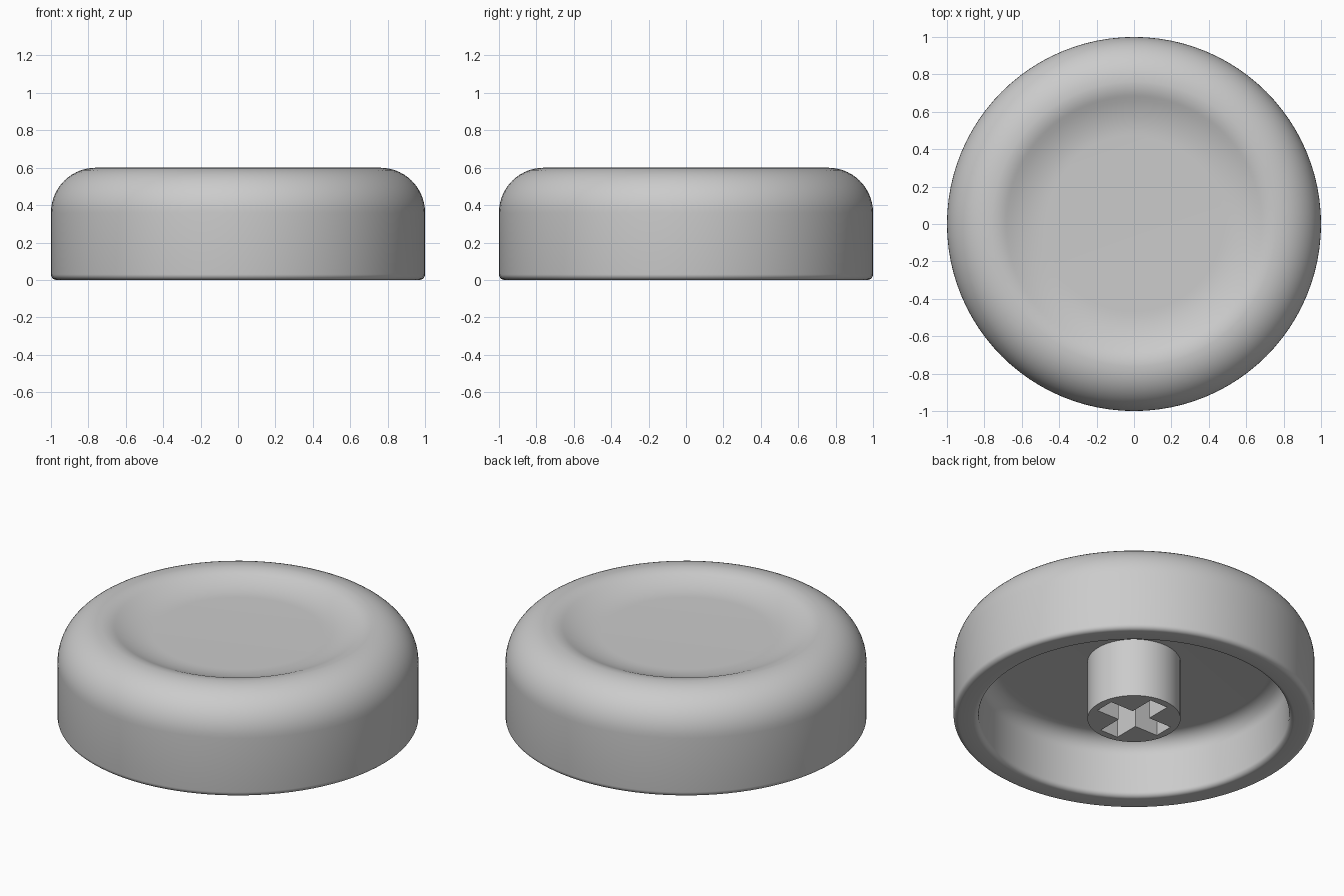
import bpy, bmesh
from math import cos, sin, radians, tau

cube = bpy.data.objects.get("Cube")
if cube:
    bpy.data.objects.remove(cube, do_unlink=True)

SEGMENTS = 96
CEILING = 0.36

grey = bpy.data.materials.new("light_grey_plastic")
grey.use_nodes = True
colour = (0.6, 0.6, 0.6, 1)
grey.diffuse_color = colour
bsdf = next(n for n in grey.node_tree.nodes if n.type == 'BSDF_PRINCIPLED')
bsdf.inputs["Base Color"].default_value = colour


def finish(bm, name):
    bmesh.ops.recalc_face_normals(bm, faces=bm.faces[:])
    mesh = bpy.data.meshes.new(name)
    bm.to_mesh(mesh)
    bm.free()
    mesh.materials.append(grey)
    obj = bpy.data.objects.new(name, mesh)
    bpy.context.collection.objects.link(obj)
    bpy.ops.object.select_all(action='DESELECT')
    obj.select_set(True)
    bpy.context.view_layer.objects.active = obj
    bpy.ops.object.shade_smooth_by_angle(angle=radians(35))


def arc(r, z, radius, start, end, steps=8):
    """Points of a circular fillet in the radius/height plane."""
    angles = [radians(start + (end - start) * i / steps) for i in range(steps + 1)]
    return [(r + radius * cos(a), z + radius * sin(a)) for a in angles]


def dish(inner=0.47, steep=0.68, crest=0.76, floor=0.535, top=0.60, steps=8):
    """Flat floor that curves up, then rolls over into the crest."""
    slope = 2 * (top - floor) / (crest - inner)
    points = [(0, floor)]
    for i in range(steps + 1):
        r = inner + (steep - inner) * i / steps
        points.append((r, floor + slope * (r - inner) ** 2 / (2 * (steep - inner))))
    for i in range(1, steps):
        r = steep + (crest - steep) * i / steps
        points.append((r, top - slope * (crest - r) ** 2 / (2 * (crest - steep))))
    return points


# Cap shell: one revolved profile from the dish round the skirt to the ceiling
profile = dish()
profile += arc(0.76, 0.36, 0.24, 90, 0, 14)
profile += arc(0.97, 0.03, 0.03, 0, -90, 6)
profile += arc(0.89, 0.03, 0.03, 270, 180, 6)
profile += arc(0.76, CEILING - 0.10, 0.10, 0, 90, 10)
profile += [(0, CEILING)]

bm = bmesh.new()
verts = [bm.verts.new((r, 0, z)) for r, z in profile]
edges = [bm.edges.new(pair) for pair in zip(verts, verts[1:])]
bmesh.ops.spin(bm, geom=verts + edges, cent=(0, 0, 0), axis=(0, 0, 1),
               angle=tau, steps=SEGMENTS, use_duplicate=False)
bmesh.ops.remove_doubles(bm, verts=bm.verts[:], dist=0.0005)
finish(bm, "cap_shell")

# Stem: round post whose lower end has a cross-shaped socket
LONG, HALF, RADIUS, SIDES = 0.215, 0.06, 0.258, 64
ring = [(RADIUS * cos(tau * i / SIDES), RADIUS * sin(tau * i / SIDES))
        for i in range(SIDES)]
cross = []
for c, s in ((1, 0), (0, 1), (-1, 0), (0, -1)):
    for x, y in ((LONG, -HALF), (LONG, HALF), (HALF, HALF)):
        cross.append((x * c - y * s, x * s + y * c))

bm = bmesh.new()
rim_edges = []
for outline, height in ((ring, CEILING + 0.02), (cross, 0.30)):
    low = [bm.verts.new((x, y, 0)) for x, y in outline]
    high = [bm.verts.new((x, y, height)) for x, y in outline]
    for i in range(len(low)):
        bm.faces.new((low[i - 1], low[i], high[i], high[i - 1]))
        rim_edges.append(bm.edges.get((low[i - 1], low[i])))
    bm.faces.new(high)
bmesh.ops.triangle_fill(bm, edges=rim_edges, use_beauty=True,
                        use_dissolve=False, normal=(0, 0, -1))
finish(bm, "stem")
